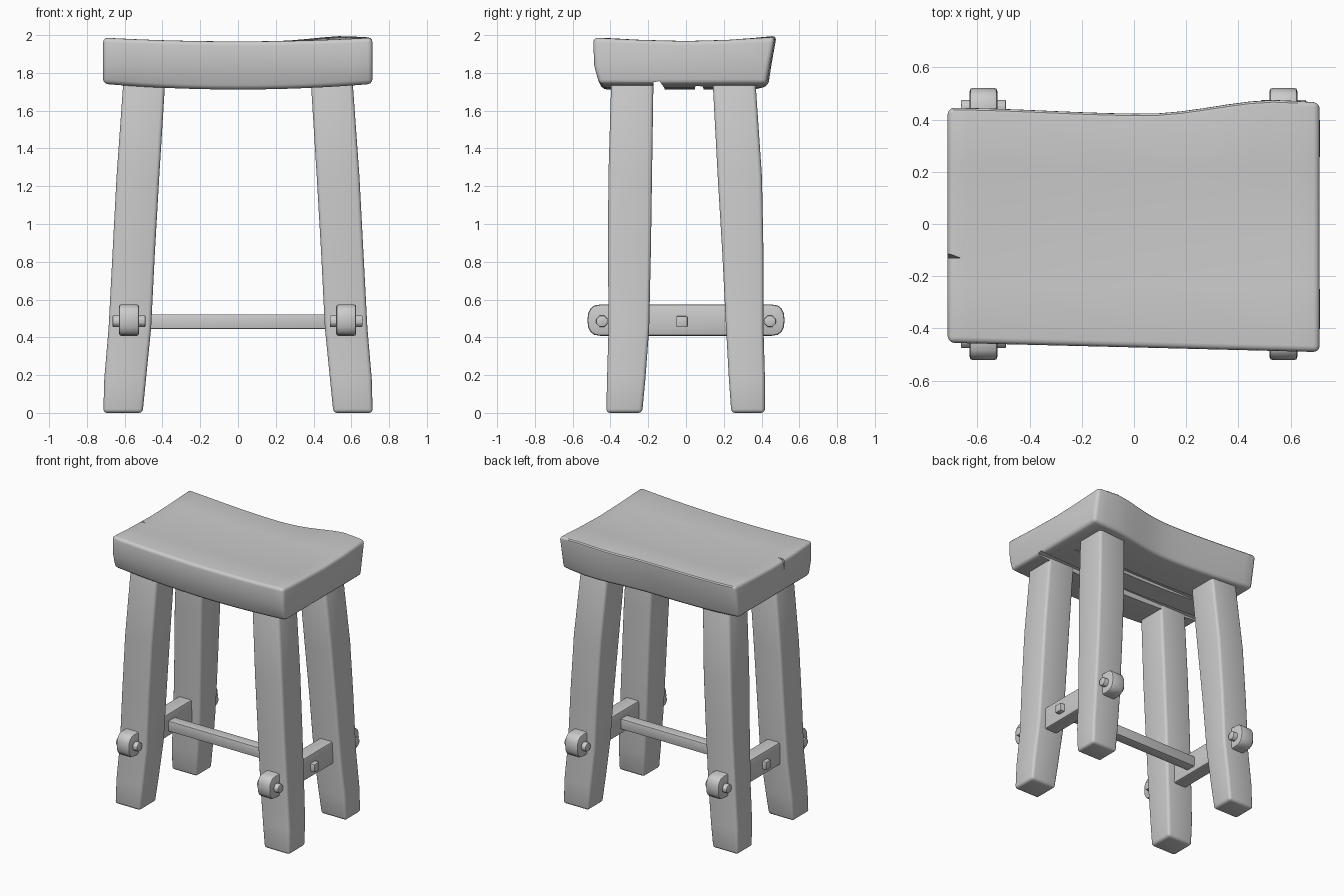
import bpy, bmesh, math
from mathutils import Vector

if "Cube" in bpy.data.objects:
    bpy.data.objects.remove(bpy.data.objects["Cube"])


def make(name, rings, bevel=0.0, segments=3, cutters=()):
    """Skin a closed solid through equal-length rings of points, then bevel, cut and shade it."""
    bm = bmesh.new()
    vs = [[bm.verts.new(p) for p in ring] for ring in rings]
    n = len(vs[0])
    for a, b in zip(vs, vs[1:]):
        for i in range(n):
            j = (i + 1) % n
            bm.faces.new((a[i], a[j], b[j], b[i]))
    bm.faces.new(vs[0][::-1])
    bm.faces.new(vs[-1])
    bmesh.ops.recalc_face_normals(bm, faces=bm.faces)
    mesh = bpy.data.meshes.new(name)
    bm.to_mesh(mesh)
    bm.free()
    ob = bpy.data.objects.new(name, mesh)
    bpy.context.collection.objects.link(ob)
    bpy.ops.object.select_all(action='DESELECT')
    ob.select_set(True)
    bpy.context.view_layer.objects.active = ob
    if bevel:
        m = ob.modifiers.new("round_edges", 'BEVEL')
        m.width, m.segments = bevel, segments
        m.limit_method, m.angle_limit = 'ANGLE', math.radians(40)
        bpy.ops.object.modifier_apply(modifier=m.name)
    for c in cutters:
        m = ob.modifiers.new("cut", 'BOOLEAN')
        m.operation, m.object, m.solver = 'DIFFERENCE', c, 'EXACT'
        bpy.ops.object.modifier_apply(modifier=m.name)
        bpy.data.objects.remove(c)
    bpy.ops.object.shade_smooth_by_angle(angle=math.radians(35))
    return ob


def prism_x(x0, x1, profile):
    return [[(x, y, z) for y, z in profile] for x in (x0, x1)]


def lerp_table(table, x):
    """Smooth interpolation through (x, value) pairs."""
    for (x0, a), (x1, b) in zip(table, table[1:]):
        if x <= x1:
            t = (x - x0) / (x1 - x0)
            return a + (b - a) * t * t * (3 - 2 * t)
    return table[-1][1]


# Seat: saddle-shaped slab with a wavy back edge, swept along x
BACK = [(-0.715, 0.45), (0.05, 0.428), (0.55, 0.48), (0.715, 0.47)]
BACK_LIFT = [(-0.715, 0.0), (0.2, 0.0), (0.55, 0.018), (0.715, 0.0)]
seat_rings = []
N = 16
for k in range(N + 1):
    x = -0.714 + 1.426 * k / N
    u = (x / 0.714) ** 2
    front = -0.474 - 0.025 * x
    back = lerp_table(BACK, x)
    top = 1.968 + 0.020 * u
    lift = lerp_table(BACK_LIFT, x)
    bot = 1.712 + 0.030 * u
    seat_rings.append([
        (x, front, top), (x, front + 0.005, 1.84), (x, front + 0.032, bot),
        (x, back - 0.045, bot), (x, back - 0.028, 1.84), (x, back, top + lift),
        (x, 0.22, top - 0.012), (x, 0.0, top - 0.018), (x, -0.24, top - 0.012)])

# Grooves under the seat and a split in its left end
groove_a = make("groove_cutter_a", prism_x(-0.9, 0.9, [
    (-0.185, 1.60), (-0.115, 1.60), (-0.115, 1.72), (-0.14, 1.757), (-0.175, 1.750)]))
groove_b = make("groove_cutter_b", prism_x(-0.9, 0.9, [
    (0.03, 1.60), (0.11, 1.60), (0.09, 1.728), (0.05, 1.732)]))
split = make("split_cutter", [
    [(-0.74, -0.085, 2.05), (-0.74, -0.132, 2.05), (-0.62, -0.132, 2.05)],
    [(-0.74, -0.120, 1.88), (-0.74, -0.130, 1.88), (-0.71, -0.130, 1.88)]])
for c in (groove_a, groove_b, split):
    c.hide_render = True
make("seat", seat_rings, 0.024, 3, (groove_a, groove_b, split))

# Legs: splayed, slightly bowed square posts; (z, inner x, outer x)
HEIGHTS = [(0.0, 0.505, 0.713), (0.18, 0.487, 0.708), (0.45, 0.460, 0.685),
           (0.85, 0.440, 0.664), (1.25, 0.417, 0.643), (1.78, 0.384, 0.605)]
LEG_Y = {
    "front": [(-0.422, -0.232), (-0.418, -0.215), (-0.41, -0.195),
              (-0.413, -0.186), (-0.411, -0.180), (-0.395, -0.172)],
    "back": [(0.24, 0.418), (0.227, 0.418), (0.212, 0.410),
             (0.192, 0.410), (0.168, 0.402), (0.140, 0.366)]}
for side, s in (("left", -1), ("right", 1)):
    for end, ys in LEG_Y.items():
        rings = [[(s * a, y0, z), (s * b, y0, z), (s * b, y1, z), (s * a, y1, z)]
                 for (z, a, b), (y0, y1) in zip(HEIGHTS, ys)]
        make(f"{side}_{end}_leg", rings, 0.02, 3)

# Side rails with rounded ends that pass through the legs
rail_profile = []
for cy, start in ((0.452, -90), (-0.452, 90)):
    for k in range(9):
        a = math.radians(start + 180 * k / 8)
        ca, sa = math.cos(a), math.sin(a)
        # squarish round end
        rail_profile.append((cy + 0.070 * math.copysign(abs(ca) ** 0.75, ca) * (abs(ca) > 1e-6),
                             0.491 + 0.083 * math.copysign(abs(sa) ** 0.85, sa) * (abs(sa) > 1e-6)))
for side, cx in (("left", -0.577), ("right", 0.573)):
    make(f"{side}_rail", prism_x(cx - 0.053, cx + 0.053, rail_profile), 0.012, 2)
    # Locking pegs through each rail end
    for end, y in (("front", -0.445), ("back", 0.445)):
        ring = [(y + 0.033 * math.cos(math.tau * (k + 0.5) / 8),
                 0.485 + 0.033 * math.sin(math.tau * (k + 0.5) / 8)) for k in range(8)]
        make(f"{side}_{end}_peg", prism_x(cx - 0.087, cx + 0.087, ring), 0.006, 2)

# Cross stretcher with thinner tenons showing outside the rails
cy, cz = -0.022, 0.483
rings = []
for x, h in ((-0.66, 0.029), (-0.54, 0.029), (-0.54, 0.038),
             (0.54, 0.038), (0.54, 0.029), (0.66, 0.029)):
    rings.append([(x, cy + a * h, cz + b * h) for a, b in ((-1, -1), (1, -1), (1, 1), (-1, 1))])
make("stretcher", rings, 0.005, 2)
